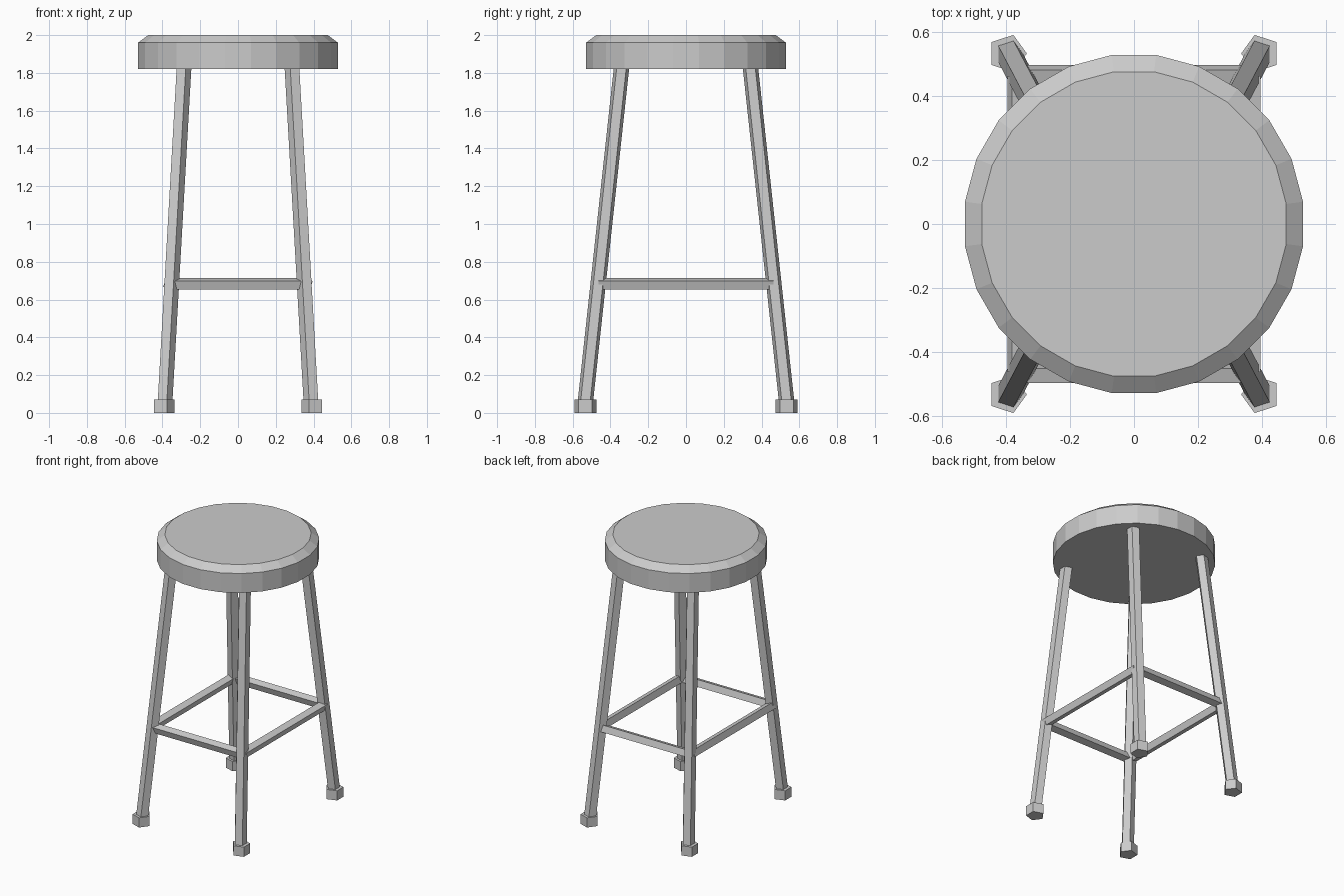
import bpy, bmesh
from math import cos, sin, radians, tau
from mathutils import Vector

if "Cube" in bpy.data.objects:
    bpy.data.objects.remove(bpy.data.objects["Cube"])


def loft(name, rings):
    """Closed solid through matching rings of points."""
    bm = bmesh.new()
    loops = [[bm.verts.new(p) for p in ring] for ring in rings]
    n = len(loops[0])
    for a, b in zip(loops, loops[1:]):
        for i in range(n):
            j = (i + 1) % n
            bm.faces.new((a[i], a[j], b[j], b[i]))
    bm.faces.new(loops[0])
    bm.faces.new(loops[-1])
    bmesh.ops.recalc_face_normals(bm, faces=bm.faces)
    mesh = bpy.data.meshes.new(name)
    bm.to_mesh(mesh)
    bm.free()
    obj = bpy.data.objects.new(name, mesh)
    bpy.context.collection.objects.link(obj)
    return obj


def ring(cx, cy, z, r, n, start=0.0, sx=1):
    return [Vector((cx + sx * r * cos(start + tau * i / n),
                    cy + r * sin(start + tau * i / n), z)) for i in range(n)]


# Seat: 24-sided disc with a chamfered top edge
START = radians(7.5)
loft("seat", [ring(0, 0, z, r, 24, START)
              for z, r in ((1.82, 0.533), (1.96, 0.533), (2.0, 0.48))])

# Splayed five-sided legs with wider feet, one vertex pointing inwards
for sy, depth in ((-1, "front"), (1, "back")):
    for sx, side in ((-1, "left"), (1, "right")):
        loft(f"{depth}_{side}_leg",
             [ring(sx * 0.393, sy * 0.538, 0.01, 0.043, 5, 0, -sx),
              ring(sx * 0.289, sy * 0.340, 1.84, 0.043, 5, 0, -sx)])
        loft(f"{depth}_{side}_foot",
             [ring(sx * 0.396, sy * 0.533, z, 0.061, 5, 0, -sx) for z in (0, 0.07)])

# Tilted square rails; opposite rails share the same tilt
RAIL_Z, RAIL_R, TILT = 0.683, 0.0335, radians(27)
section = [(RAIL_R * cos(TILT + tau * i / 4), RAIL_Z + RAIL_R * sin(TILT + tau * i / 4))
           for i in range(4)]
for s, depth, side in ((-1, "front", "left"), (1, "back", "right")):
    loft(f"{depth}_rail", [[Vector((x, s * 0.467 - u, z)) for u, z in section]
                           for x in (-0.35, 0.35)])
    loft(f"{side}_rail", [[Vector((s * 0.366 + u, y, z)) for u, z in section]
                          for y in (-0.463, 0.463)])
